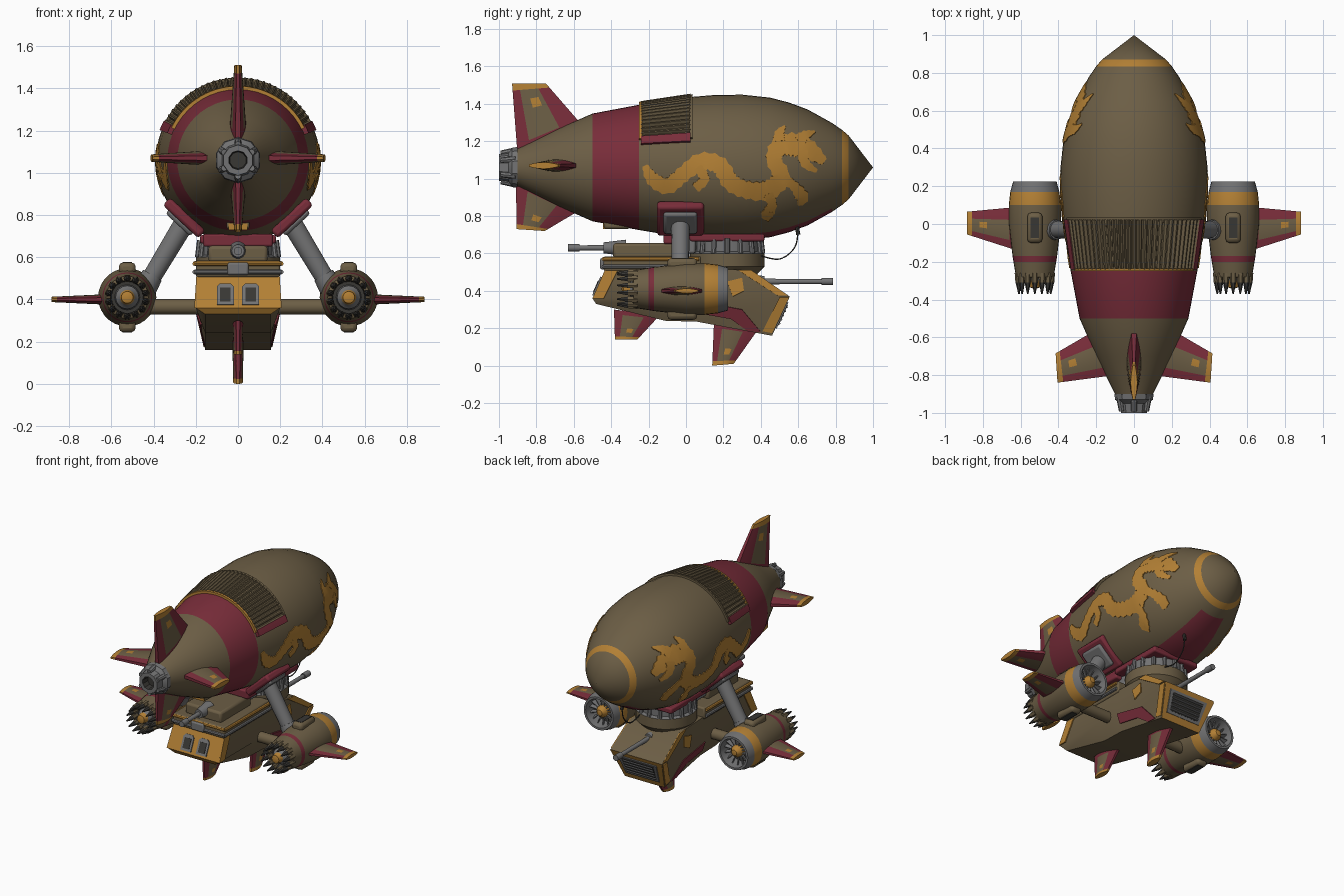
import bpy, bmesh, math
from math import sin, cos, pi, radians
from mathutils import Vector as V

if "Cube" in bpy.data.objects:
    bpy.data.objects.remove(bpy.data.objects["Cube"])

def material(name, rgb):
    m = bpy.data.materials.new(name)
    m.diffuse_color = (*rgb, 1)
    m.use_nodes = True
    m.node_tree.nodes["Principled BSDF"].inputs["Base Color"].default_value = m.diffuse_color
    return m
OLIVE = material("olive_paint", (0.150, 0.112, 0.060))
RED = material("dark_red_paint", (0.190, 0.026, 0.042))
GOLD = material("gold_paint", (0.450, 0.215, 0.035))
GREY = material("grey_metal", (0.170, 0.170, 0.172))
DARK = material("dark_metal", (0.040, 0.038, 0.034))
MATS = [OLIVE, RED, GOLD, GREY, DARK]
CZ = 1.06  # height of the hull axis

def loft(name, rings, rule, caps=True):
    """Skin closed rings; rule(i, j) gives each face's material."""
    pick = rule if callable(rule) else (lambda i, j: rule)
    bm = bmesh.new()
    vs = [[bm.verts.new(p) for p in r] for r in rings]
    n = len(rings[0])
    for i in range(len(rings) - 1):
        for j in range(n):
            k = (j + 1) % n
            f = bm.faces.new((vs[i][j], vs[i][k], vs[i+1][k], vs[i+1][j]))
            f.material_index = MATS.index(pick(i, j))
    if caps:
        bm.faces.new(vs[0]).material_index = MATS.index(pick(0, 0))
        bm.faces.new(vs[-1][::-1]).material_index = MATS.index(pick(len(rings) - 2, 0))
    bmesh.ops.remove_doubles(bm, verts=bm.verts, dist=1e-5)
    bmesh.ops.recalc_face_normals(bm, faces=bm.faces)
    me = bpy.data.meshes.new(name)
    bm.to_mesh(me)
    bm.free()
    for m in MATS:
        me.materials.append(m)
    ob = bpy.data.objects.new(name, me)
    bpy.context.collection.objects.link(ob)
    return ob

def lathe(name, prof, rule, cx=0, cz=CZ, seg=32):
    rings = [[(cx + r * sin(2*pi*j/seg), y, cz + r * cos(2*pi*j/seg)) for j in range(seg)] for y, r in prof]
    spans = rule if callable(rule) else (lambda i, j: rule[i]) if isinstance(rule, list) else (lambda i, j: rule)
    return loft(name, rings, spans, caps=False)

def tube(name, a, b, r1, r2, mat, seg=14):
    a, b = V(a), V(b)
    q = (b - a).to_track_quat('Z', 'Y')
    ring = lambda c, r: [c + q @ V((r*cos(2*pi*j/seg), r*sin(2*pi*j/seg), 0)) for j in range(seg)]
    return loft(name, [ring(a, r1), ring(b, r2)], mat)

def box(name, c, s, mat, axis=None, bevel=0.01):
    """Box; axis tilts it about y (angle in radians)."""
    x, y, z = (d / 2 for d in s)
    rings = [[(-x, -y, h), (x, -y, h), (x, y, h), (-x, y, h)] for h in (-z, z)]
    ob = loft(name, rings, mat)
    ob.location = c
    if axis:
        ob.rotation_euler[1] = axis
    if bevel:
        m = ob.modifiers.new("bevel", 'BEVEL')
        m.width, m.segments = bevel, 2
    return ob

def plate(name, pts, mat, t=0.008):
    p = [V(q) for q in pts]
    n = (p[1] - p[0]).cross(p[2] - p[0]).normalized() * t / 2
    return loft(name, [[q - n for q in p], [q + n for q in p]], mat)

def fin(name, ra, rb, tb, ta, n, t0, t1):
    """Tapered fin: red edges, olive middle, gold tip and spot."""
    ra, rb, tb, ta, n = V(ra), V(rb), V(tb), V(ta), V(n)
    N, rings = 10, []
    for v in (0, .15, .3, .45, .6, .75, .9, 1):
        a, b, t = ra.lerp(ta, v), rb.lerp(tb, v), t0 + (t1 - t0) * v
        side = lambda s: [a.lerp(b, u/N) + n * s * t/2 * (.35 + .65 * sin(pi*u/N)) for u in range(N + 1)]
        rings.append(side(1) + side(-1)[::-1])
    def rule(i, j):
        u = j if j < N else 2*N - j
        if i == 6: return GOLD
        if i == 4 and u in (4, 5): return GOLD
        return RED if u < 2 or u > 6 or i < 1 else OLIVE
    return loft(name, rings, rule)

# Gas hull with red band, gold nose ring and red belly stripe
HULL = [(-.93, .09), (-.89, .105), (-.7, .2), (-.5, .288), (-.25, .335), (-.1, .36), (.03, .377), (.15, .387),
        (.3, .389), (.45, .373), (.55, .347), (.65, .31), (.78, .238), (.835, .2), (.87, .17), (1, 0)]
def hull_r(y):
    for (a, p), (b, q) in zip(HULL, HULL[1:]):
        if a <= y <= b:
            return p + (q - p) * (y - a) / (b - a)
    return .1
lathe("hull", HULL, lambda i, j: RED if i == 3 or (7 <= i <= 11 and 21 <= j <= 26) else GOLD if i == 13 else OLIVE, seg=48)

# Tail thruster
lathe("tail_thruster", [(-.9, .11), (-.93, .105), (-.95, .08), (-1, .072), (-1, .045), (-.95, .04), (-.95, 0)],
      [GREY, GREY, GREY, GREY, DARK, DARK], seg=10)
for k in range(6):
    a = k * pi / 3
    tube("thruster_lug", (.075*sin(a), -.99, CZ + .075*cos(a)), (.09*sin(a), -.91, CZ + .09*cos(a)), .015, .018, GREY, 8)

# Ribbed panel over the back, with trim
def arc(name, y0, y1, t0, t1, lift, mat, n=30):
    rings = []
    for y in (y0, y1):
        P = lambda th, o: ((hull_r(y) + o) * sin(th), y, CZ + (hull_r(y) + o) * cos(th))
        ths = [radians(t0 + (t1 - t0) * k / n) for k in range(n + 1)]
        rings.append([P(t, lift(k)) for k, t in enumerate(ths)] + [P(t, -.02) for t in ths[::-1]])
    return loft(name, rings, mat)
arc("ribbed_panel", -.24, .025, -62, 62, lambda k: .018 if k % 4 < 2 else .002, OLIVE, 112)
arc("panel_front_trim", -.25, -.235, -64, 64, lambda k: .016, GOLD)
arc("panel_rear_trim", .02, .035, -66, 66, lambda k: .014, OLIVE)
for s in (-1, 1):
    arc("panel_end", -.24, .025, s*62, s*69, lambda k: .022, RED, 4)

# Tail fins
fin("top_fin", (0, -.9, 1.12), (0, -.55, 1.28), (0, -.75, 1.51), (0, -.93, 1.51), (1, 0, 0), .08, .035)
fin("bottom_fin", (0, -.91, 1.0), (0, -.57, .83), (0, -.755, .72), (0, -.905, .73), (1, 0, 0), .07, .035)
for s in (-1, 1):
    fin("side_tail_fin", (s*.1, -.8, 1.07), (s*.2, -.56, 1.07), (s*.415, -.685, 1.07), (s*.405, -.84, 1.07), (0, 0, 1), .07, .035)

# Painted serpent on both flanks, (y, z, width)
BODY = [(-.22, 1.07, .03), (-.18, 1.0, .07), (-.1, .96, .08), (-.02, 1.02, .08), (.08, 1.09, .09), (.18, 1.07, .09), (.24, .98, .09),
        (.33, .94, .09), (.44, .94, .1), (.51, 1.01, .09), (.47, 1.1, .08), (.5, 1.17, .1), (.58, 1.18, .12), (.66, 1.15, .1), (.74, 1.09, .04)]
LIMBS = [[(.5, 1.2, .06), (.5, 1.24, .05), (.53, 1.28, .01)], [(.6, 1.2, .07), (.64, 1.23, .05), (.69, 1.25, .01)],
         [(.44, .92, .05), (.46, .86, .05), (.43, .8, .06), (.47, .82, .01)], [(.52, 1.0, .05), (.58, .96, .05), (.62, .9, .07), (.6, .86, .01)],
         [(.06, 1.06, .05), (.1, 1.0, .05), (.05, .95, .05)], [(.62, 1.15, .06), (.64, 1.08, .05), (.7, 1.04, .02)]]
def smooth_path(pts, steps=5):
    p = [V(q) for q in pts]
    p, out = [p[0]] + p + [p[-1]], []
    for a, b, c, d in zip(p, p[1:], p[2:], p[3:]):
        for k in range(steps):
            t = k / steps
            out.append(.5 * (2*b + (c - a)*t + (2*a - 5*b + 4*c - d)*t*t + (3*b - a - 3*c + d)*t**3))
    return out + [p[-1]]
def flank(y, z, s, lift):
    r = hull_r(y)
    f = math.asin(max(-1, min(1, (z - CZ) / r)))
    return (s * (r + lift) * cos(f), y, CZ + (r + lift) * sin(f))
for s in (-1, 1):
    for path in [BODY] + LIMBS:
        P, rings = smooth_path(path), []
        for i, p in enumerate(P):
            d = (P[min(i+1, len(P)-1)] - P[max(i-1, 0)]).to_2d().normalized()
            w = p.z / 2 * (1.12 if i % 2 else .9)
            q = [(p.x - d.y*w*k, p.y + d.x*w*k) for k in (-1, 0, 1)]
            rings.append([flank(y, z, s, .005) for y, z in q] + [flank(y, z, s, -.004) for y, z in q[::-1]])
        loft("serpent_marking", rings, GOLD)

# Gondola body: faceted loft with folded ends, (y, z) for top, middle and bottom
ST = [((-.43, .52), (-.5, .36), (-.48, .33)), ((-.1, .52), (-.1, .36), (-.11, .24)),
      ((.07, .52), (.07, .36), (.06, .235)), ((.35, .51), (.555, .37), (.46, .16))]
def ring(st, w=(.19, .2, .155)):
    h = [(x, *p) for x, p in zip(w, st)]
    return [(-x, y, z) for x, y, z in h] + h[::-1]
ends = [ring((ST[k][1],) * 3, (.2, .2, .2)) for k in (0, -1)]
loft("gondola", [ends[0]] + [ring(s) for s in ST] + [ends[1]],
     lambda i, j: GOLD if (i == 0 and j in (2, 5)) or (i == 4 and j == 2) else OLIVE, caps=False)
def side(y, z, s):
    x = .2 - .01*(z - .36)/.16 if z > .36 else .2 - .045*(.36 - z)/(.13 + (y - .07)*.15)
    return (s * (x + .003), y, z)
for s in (-1, 1):
    for nm, pts, m in (("nose_trim", [(-.5, .36), (-.43, .52), (-.36, .52), (-.44, .36)], GOLD),
                       ("red_stripe", [(.07, .345), (.3, .3), (.4, .18), (.33, .185), (.24, .25), (.07, .28)], RED),
                       ("rear_trim", [(.5, .365), (.55, .365), (.46, .175), (.41, .185)], GOLD),
                       ("roof_trim", [(.28, .51), (.35, .51), (.545, .375), (.49, .375)], GOLD),
                       ("gold_patch", [(.22, .45), (.3, .47), (.31, .4), (.25, .37)], GOLD)):
        plate(nm, [side(y, z, s) for y, z in pts], m)
    # Front windows on the sloping face
    F = lambda x, z, o: (s*x, -.43 - (.52 - z)*.4375 - o, z)
    plate("window_frame", [F(x, z, .004) for x, z in ((.02, .375), (.1, .375), (.1, .46), (.085, .475), (.035, .475), (.02, .46))], GREY)
    plate("window_pane", [F(x, z, .009) for x, z in ((.035, .39), (.085, .39), (.085, .455), (.035, .455))], DARK, .006)
# Rear grille
R = lambda x, z, o: (x, .46 + (z - .16)*.452 + o, z)
plate("rear_grille_frame", [R(x, z, .003) for x, z in ((-.13, .2), (.13, .2), (.15, .34), (-.15, .34))], GREY)
plate("rear_grille", [R(x, z, .007) for x, z in ((-.11, .215), (.11, .215), (.125, .325), (-.125, .325))], DARK, .006)
for k in range(5):
    z = .225 + k * .022
    tube("grille_slat", R(-.115, z, .01), R(.115, z, .01), .006, .006, GREY, 6)

# Upper deck, rails, neck drum and saddle
box("deck", (0, -.18, .545), (.4, .52, .08), OLIVE)
box("deck_house", (0, -.22, .615), (.28, .34, .08), OLIVE, bevel=.015)
box("deck_hatch", (0, -.445, .545), (.1, .03, .06), GREY)
for z, m in ((.53, GREY), (.57, GOLD)):
    c = [(-.205, .07, z), (-.205, -.44, z), (.205, -.44, z), (.205, .07, z)]
    for a, b in zip(c, c[1:]):
        tube("deck_rail", a, b, .011, .011, m, 8)
lathe_drum = [(.49, .16), (.53, .2), (.6, .2), (.61, .18), (.67, .18)]
for (z0, r0), (z1, r1), m in zip(lathe_drum, lathe_drum[1:], (OLIVE, OLIVE, GREY, GREY)):
    tube("neck_drum", (0, .22, z0), (0, .22, z1), r0, r1, m, 28)
for k in range(16):
    a = k * pi / 8
    tube("drum_rib", (.19*cos(a), .22 + .19*sin(a), .6), (.18*cos(a), .22 + .18*sin(a), .68), .014, .014, GREY, 8)
box("saddle", (0, .22, .685), (.36, .4, .04), RED)
box("saddle_front", (0, -.05, .68), (.33, .14, .06), RED)
box("neck_block", (0, -.02, .64), (.24, .14, .08), GREY)
box("belly_fairing", (0, -.37, .755), (.11, .14, .05), OLIVE, bevel=.015)
box("belly_fairing_trim", (0, -.437, .745), (.09, .012, .03), GOLD, bevel=0)

# Guns
for nm, y0, y1, z in (("front_gun", -.38, -.63, .63), ("rear_gun", .36, .785, .45)):
    d = .06 if y1 > y0 else -.06
    tube(nm + "_mount", (0, y0 - d, z), (0, y0 + d, z), .045, .03, GREY)
    tube(nm + "_barrel", (0, y0, z), (0, y1, z), .016, .013, GREY)
    tube(nm + "_muzzle", (0, y1 - d, z), (0, y1, z), .02, .02, GREY)

# Gondola keel fins
fin("front_keel_fin", (0, -.385, .3), (0, -.14, .27), (0, -.26, .14), (0, -.38, .14), (1, 0, 0), .05, .04)
fin("rear_keel_fin", (0, .15, .24), (0, .39, .2), (0, .255, .01), (0, .14, 0), (1, 0, 0), .055, .045)

# Antenna and cable
tube("antenna", (.08, .59, .77), (.08, .6, .7), .008, .012, DARK, 8)
cable = smooth_path([(.08, .6, .72), (.08, .58, .63), (.08, .5, .57), (.08, .39, .59)])
for a, b in zip(cable, cable[1:]):
    tube("cable", a, b, .004, .004, DARK, 6)

# Engine pods, mirrored
PZ = .41
for s in (-1, 1):
    px = s * .525
    lathe("engine_pod", [(.14, 0), (.14, .085), (.225, .1), (.225, .115), (.17, .13), (.1, .138), (0, .138), (-.17, .118),
                         (-.2, .113), (-.28, .1), (-.285, .08), (-.24, .075), (-.24, 0)],
          [DARK, GREY, GREY, GREY, GOLD, OLIVE, OLIVE, RED, OLIVE, OLIVE, DARK, DARK], px, PZ, 28)
    lathe("intake_hub", [(.14, .045), (.19, .04), (.215, .02), (.22, 0)], GOLD, px, PZ, 16)
    lathe("nozzle_hub", [(-.24, .06), (-.28, .055), (-.3, .035), (-.335, .028), (-.345, 0)], [GREY, GREY, GOLD, GOLD], px, PZ, 16)
    for k in range(14):
        a = 2 * pi * k / 14
        P = lambda r, y, o=0: (px + r*sin(a + o), y, PZ + r*cos(a + o))
        tube("nozzle_tooth", P(.09, -.26), P(.088, -.31), .019, .017, OLIVE, 6)
        tube("nozzle_tooth_tip", P(.088, -.31), P(.086, -.37), .016, .004, DARK, 6)
        plate("fan_blade", [P(.03, .155), P(.092, .165), P(.094, .19, .12), P(.03, .18, .2)], GREY, .006)
    for k in (-1, 1):
        box("pod_bump", (px, -.02, PZ + k*.135), (.08, .16, .06), OLIVE, bevel=.02)
        box("pod_vent", (px, -.02, PZ + k*.163), (.045, .11, .008), DARK, bevel=0)
    fin("pod_fin", (s*.62, -.14, .4), (s*.62, .09, .4), (s*.885, .065, .4), (s*.885, -.055, .4), (0, 0, 1), .05, .025)
    # Struts and hull mounting plates
    tube("cross_strut", (s*.17, -.03, .365), (s*.44, -.03, .365), .037, .037, OLIVE)
    tube("diagonal_strut", (s*.43, -.03, .47), (s*.25, -.03, .77), .045, .05, GREY)
    tube("strut_foot", (s*.45, -.03, .44), (s*.405, -.03, .515), .06, .052, GREY)
    n = V((s*.68, 0, -.73))
    tilt = math.atan2(n.x, n.z)
    for nm, r, sz, m in (("mount_plate", .375, (.23, .25, .05), RED), ("mount_pad", .405, (.16, .18, .03), GREY)):
        box(nm, V((0, -.03, CZ)) + n * r, sz, m, tilt, .015)

# Smooth shading with sharp edges kept
for ob in bpy.context.scene.objects:
    ob.select_set(True)
    bpy.context.view_layer.objects.active = ob
bpy.ops.object.shade_smooth_by_angle(angle=radians(35))
